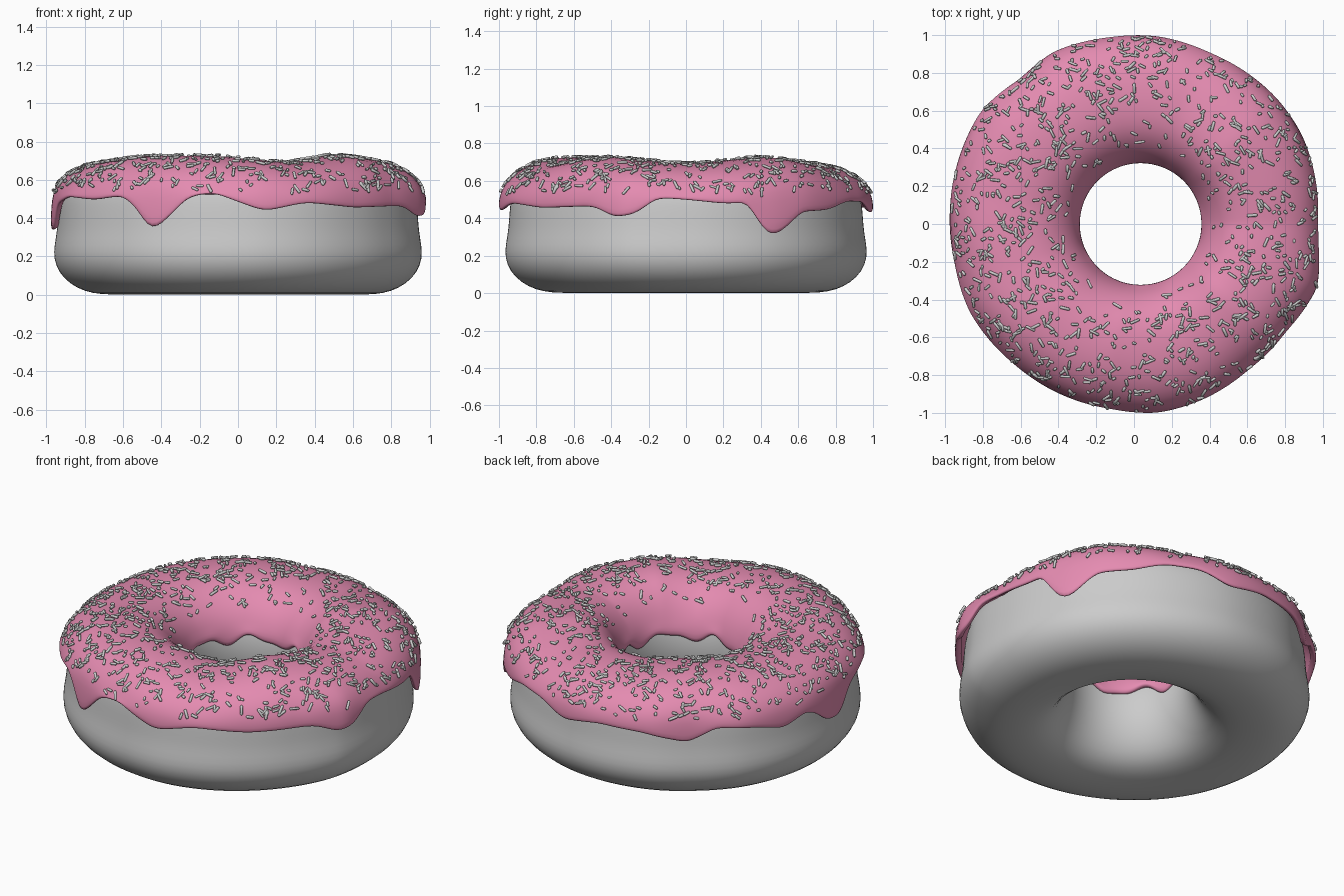
import bpy, bmesh, math, random
from mathutils import Vector, Matrix

if "Cube" in bpy.data.objects:
    bpy.data.objects.remove(bpy.data.objects["Cube"])

random.seed(7)
SEG = 112

# Angle (degrees) -> value tables, joined by straight runs around the ring
EDGE = [(0, .5), (12, .475), (20, .48), (24, .33), (28, .30), (32, .34), (38, .43), (50, .44),
        (60, .49), (72, .49), (82, .42), (96, .46), (111, .45), (126, .39), (135, .48),
        (147, .46), (158, .41), (167, .46), (172, .43), (178, .34), (186, .33), (194, .47),
        (206, .51), (220, .49), (231, .51), (237, .46), (240, .35), (245, .35), (255, .51),
        (263, .525), (278, .43), (291, .48), (308, .45), (330, .46), (338, .40), (345, .42), (351, .51)]
OUTER = [(0, .967), (28, 1.0), (42, 1.0), (66, .985), (83, .995), (98, .99), (115, 1.0), (128, .97),
         (143, 1.0), (158, .985), (174, .972), (192, .965), (208, .98), (230, .97), (246, .975),
         (263, .98), (277, 1.0), (293, .99), (308, .975), (325, .98), (341, 1.02), (354, .975)]
HEIGHT = [(0, .69), (40, .73), (67, .685), (95, .685), (125, .71), (170, .69), (200, .70),
          (225, .725), (260, .725), (293, .69), (320, .73), (345, .705)]


def around(table, a):
    d = math.degrees(a) % 360
    ext = table + [(table[0][0] + 360, table[0][1])]
    for (a0, v0), (a1, v1) in zip(ext, ext[1:]):
        if a0 <= d <= a1:
            return v0 + (v1 - v0) * (d - a0) / (a1 - a0)
    return table[0][1]


def place(a, r, z, wobble):
    # Ring point with uneven outline, uneven height and off-centre hole
    if r > .64:
        r = .64 + (r - .64) * (1 + wobble * (around(OUTER, a) - .97) / .33)
    shift = .035 * max(0, min(1, (.66 - r) / .3))
    if z > .45:
        z += (around(HEIGHT, a) - .72) * (z - .45) / .27
    return Vector((r * math.cos(a) + shift, r * math.sin(a), z))


CROWN = [(.965, .55), (.935, .605), (.885, .655), (.81, .697), (.72, .717), (.62, .722),
         (.53, .708), (.46, .675), (.40, .62), (.36, .56), (.335, .50)]


def icing_profile(a):
    e = around(EDGE, a)
    inner = .42 + .025 * math.sin(7 * a) + .012 * math.sin(12 * a + 1)
    skirt = [(.97, e), (.978, e + .012), (.976, e + (.55 - e) * .5)]
    return skirt + CROWN + [(.322, (inner + .5) / 2), (.32, inner)]


def icing_point(a, t):
    prof = icing_profile(a)
    i = min(int(t), len(prof) - 2)
    f = t - i
    return place(a, *[prof[i][k] * (1 - f) + prof[i + 1][k] * f for k in (0, 1)], 1)


def sweep(name, rows, closed):
    # Quad skin over rows of points, one row for each step round the ring
    n = len(rows[0])
    verts = [p for row in rows for p in row]
    faces = []
    for i in range(SEG):
        j = (i + 1) % SEG
        for k in range(n if closed else n - 1):
            m = (k + 1) % n
            faces.append((i * n + k, j * n + k, j * n + m, i * n + m))
    mesh = bpy.data.meshes.new(name)
    mesh.from_pydata(verts, [], faces)
    mesh.shade_smooth()
    ob = bpy.data.objects.new(name, mesh)
    bpy.context.collection.objects.link(ob)
    return ob


angles = [math.tau * i / SEG for i in range(SEG)]

# Dough ring: flat base, round sides, slight waist, funnel-shaped hole
DOUGH = [(.60, 0), (.72, .002), (.80, .018), (.875, .055), (.935, .115), (.963, .19), (.958, .26),
         (.945, .33), (.94, .40), (.935, .47), (.925, .54), (.89, .61), (.81, .66), (.72, .685),
         (.62, .69), (.53, .675), (.46, .63), (.40, .57), (.365, .51), (.345, .44), (.335, .36),
         (.34, .27), (.365, .18), (.41, .09), (.48, .025)]
dough = sweep("dough_ring", [[place(a, r, z, .3) for r, z in DOUGH] for a in angles], True)
dough.modifiers.new("Smooth", 'SUBSURF').levels = 1

# Icing: thick shell with a dripping edge
icing = sweep("icing", [[place(a, r, z, 1) for r, z in icing_profile(a)] for a in angles], False)
solid = icing.modifiers.new("Thickness", 'SOLIDIFY')
solid.thickness = .035
solid.offset = -1
icing.modifiers.new("Smooth", 'SUBSURF').levels = 1
pink = bpy.data.materials.new("pink_icing")
pink.diffuse_color = (.78, .26, .44, 1)
pink.use_nodes = True
pink.node_tree.nodes["Principled BSDF"].inputs["Base Color"].default_value = pink.diffuse_color
icing.data.materials.append(pink)


# Sprinkles: small round-ended rods lying on the icing
def add_rod(bm, mat, length, rad):
    h = length / 2
    rings = []
    for x, r in ((-h, rad * .5), (-h + rad * .6, rad), (h - rad * .6, rad), (h, rad * .5)):
        rings.append([bm.verts.new(mat @ Vector((x, r * math.cos(k * math.tau / 6),
                                                 r * math.sin(k * math.tau / 6)))) for k in range(6)])
    for r0, r1 in zip(rings, rings[1:]):
        for k in range(6):
            m = (k + 1) % 6
            bm.faces.new((r0[k], r0[m], r1[m], r1[k])).smooth = True
    bm.faces.new(rings[0][::-1])
    bm.faces.new(rings[-1])


bm = bmesh.new()
count = 0
while count < 1080:
    a, t = random.uniform(0, math.tau), random.uniform(2.9, 11.2)
    p = icing_point(a, t)
    du = icing_point(a + .02, t) - icing_point(a - .02, t)
    dt = icing_point(a, t + .1) - icing_point(a, t - .1)
    normal = du.cross(dt)
    density = .75 + .25 * math.cos(a + .3) * math.cos(a + .3)
    if p.xy.length < .52:
        density *= .5
    if random.random() * .0009 > normal.length * density:
        continue
    normal.normalize()
    spin = random.uniform(0, math.tau)
    side = du.normalized()
    along = (side * math.cos(spin) + normal.cross(side) * math.sin(spin)).normalized()
    across = normal.cross(along).normalized()
    c = p + normal * .005
    mat = Matrix((along, across, normal)).transposed().to_4x4()
    mat.translation = c
    add_rod(bm, mat, random.choice((.022, .03, .04, .055)), random.uniform(.007, .0085))
    count += 1
mesh = bpy.data.meshes.new("sprinkles")
bm.to_mesh(mesh)
bm.free()
bpy.context.collection.objects.link(bpy.data.objects.new("sprinkles", mesh))
